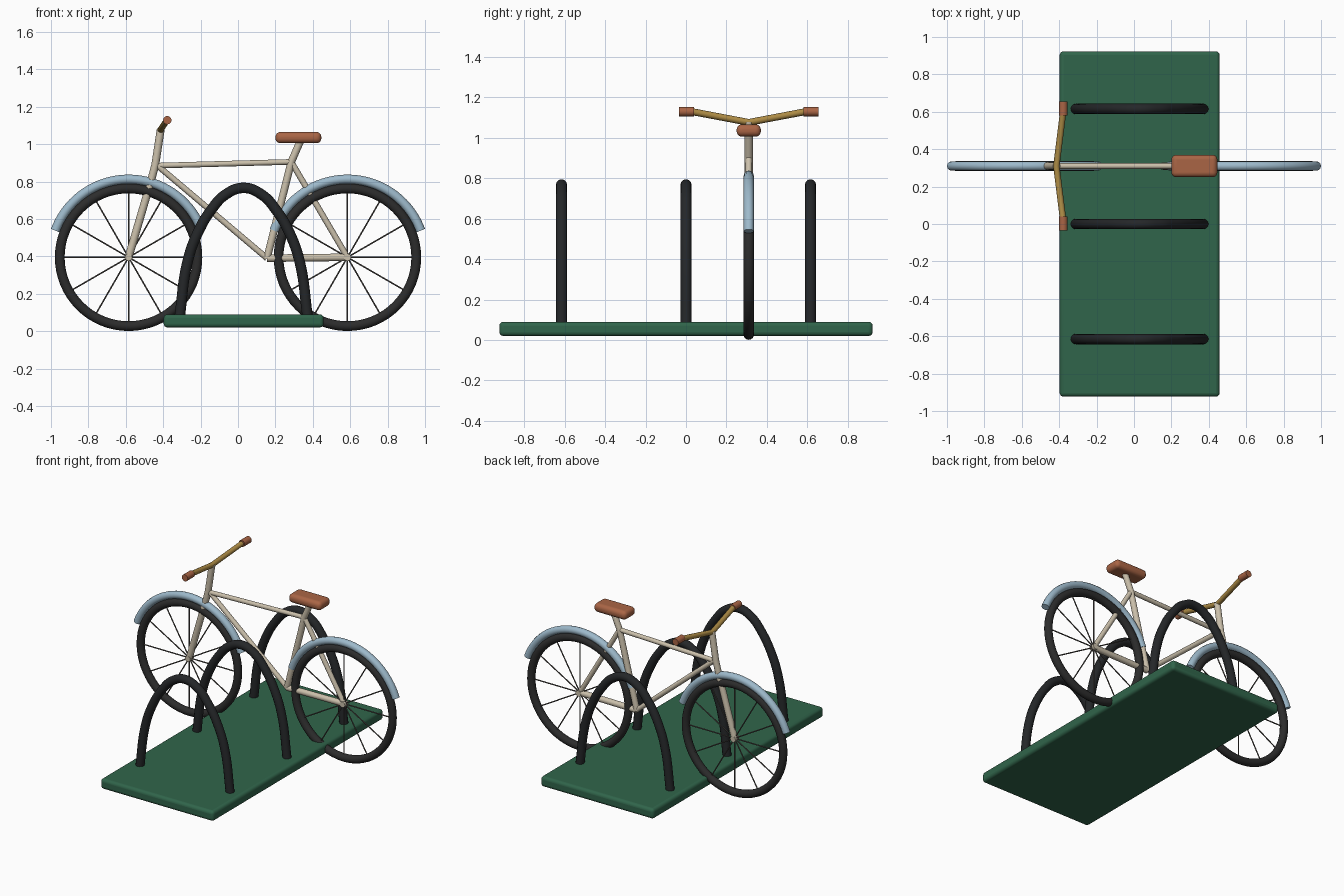
import bpy
from math import sin, cos, pi, radians

if "Cube" in bpy.data.objects:
    bpy.data.objects.remove(bpy.data.objects["Cube"])

BY, WX, WZ = 0.31, 0.585, 0.395   # bike plane, wheel centre offset, axle height


def mat(name, rgb):
    m = bpy.data.materials.new(name)
    m.diffuse_color = (*rgb, 1)
    m.use_nodes = True
    m.node_tree.nodes["Principled BSDF"].inputs["Base Color"].default_value = m.diffuse_color
    return m


GREEN = mat("green", (0.03, 0.13, 0.07))
BLACK = mat("black", (0.018, 0.02, 0.022))
RUBBER = mat("rubber", (0.025, 0.025, 0.025))
STEEL = mat("steel", (0.1, 0.09, 0.08))
CREAM = mat("cream", (0.6, 0.53, 0.41))
BLUE = mat("blue", (0.34, 0.49, 0.6))
BROWN = mat("brown", (0.4, 0.13, 0.06))
GOLD = mat("gold", (0.42, 0.26, 0.06))


def finish(name, material):
    o = bpy.context.object
    o.name = name
    o.data.materials.clear()
    o.data.materials.append(material)
    bpy.ops.object.shade_smooth_by_angle(angle=radians(40))
    return o


def tube(name, paths, r, material, smooth=False):
    """Round capped tube along one or more point paths."""
    c = bpy.data.curves.new(name, 'CURVE')
    c.dimensions = '3D'
    c.bevel_depth, c.bevel_resolution, c.use_fill_caps = r, 4, True
    for pts in paths:
        s = c.splines.new('BEZIER' if smooth else 'POLY')
        if smooth:
            s.bezier_points.add(len(pts) - 1)
            for b, p in zip(s.bezier_points, pts):
                b.co = p
                b.handle_left_type = b.handle_right_type = 'AUTO'
        else:
            s.points.add(len(pts) - 1)
            for b, p in zip(s.points, pts):
                b.co = (*p, 1)
    o = bpy.data.objects.new(name, c)
    bpy.context.collection.objects.link(o)
    bpy.ops.object.select_all(action='DESELECT')
    o.select_set(True)
    bpy.context.view_layer.objects.active = o
    bpy.ops.object.convert(target='MESH')
    return finish(name, material)


def box(name, loc, size, bevel, segments, material):
    bpy.ops.mesh.primitive_cube_add(size=1, location=loc)
    o = bpy.context.object
    o.scale = size
    bpy.ops.object.transform_apply(location=False, rotation=False, scale=True)
    b = o.modifiers.new("bevel", 'BEVEL')
    b.width, b.segments = bevel, segments
    return finish(name, material)


def bike(x, z):
    return (x, BY, z)


# rack: base plate and three hoops
box("rack_base", (0.03, 0, 0.055), (0.855, 1.845, 0.07), 0.02, 4, GREEN)
half = [(0.343, 0.07), (0.30, 0.37), (0.248, 0.52), (0.172, 0.65), (0.097, 0.73)]
for i, y in enumerate((-0.615, 0, 0.615)):
    pts = [(0.03 - x, y, z) for x, z in half] + [(0.03, y, 0.766)]
    pts += [(0.03 + x, y, z) for x, z in reversed(half)]
    tube(f"rack_hoop_{i + 1}", [pts], 0.028, BLACK, smooth=True)

# wheels: tyre, spokes, hub, mudguard
for side, cx in (("front", -WX), ("rear", WX)):
    bpy.ops.mesh.primitive_torus_add(location=bike(cx, WZ), rotation=(pi / 2, 0, 0),
                                     major_radius=0.368, minor_radius=0.026,
                                     major_segments=64, minor_segments=16)
    finish(side + "_tyre", RUBBER)

    def polar(r, deg):
        return bike(cx + r * cos(radians(deg)), WZ + r * sin(radians(deg)))

    tube(side + "_spokes", [[polar(0.36, a), polar(0.36, a + 180)] for a in range(0, 180, 30)],
         0.004, STEEL)
    tube(side + "_hub", [[(cx, BY - 0.02, WZ), (cx, BY + 0.02, WZ)]], 0.02, CREAM)
    tube(side + "_mudguard", [[polar(0.417, a) for a in range(20, 161, 4)]], 0.025, BLUE)

# frame tubes
crank, top, head = bike(0.155, 0.39), bike(0.285, 0.905), bike(-0.43, 0.885)
axle = bike(WX, WZ)
tube("fork", [[bike(-WX, WZ), bike(-0.472, 0.78)]], 0.021, CREAM)
tube("steering_stem", [[bike(-0.474, 0.77), bike(-0.442, 0.89), bike(-0.413, 1.08)]], 0.021, CREAM)
tube("top_tube", [[head, top]], 0.015, CREAM)
tube("down_tube", [[head, crank]], 0.016, CREAM)
tube("seat_tube", [[crank, top]], 0.02, CREAM)
tube("seat_post", [[top, bike(0.335, 1.02)]], 0.02, CREAM)
tube("seat_stay", [[top, axle]], 0.016, CREAM)
tube("chain_stay", [[crank, axle]], 0.02, CREAM)

# seat
box("seat", bike(0.323, 1.035), (0.245, 0.12, 0.06), 0.026, 5, BROWN)

# handlebar and grips
tube("handlebar", [[(-0.38, BY + s * 0.28, 1.128) if s else bike(-0.415, 1.075)
                    for s in (-1, 0, 1)]], 0.017, GOLD)
for name, s in (("left_grip", -1), ("right_grip", 1)):
    tube(name, [[(-0.378, BY + s * 0.27, 1.128), (-0.378, BY + s * 0.345, 1.128)]], 0.023, BROWN)
